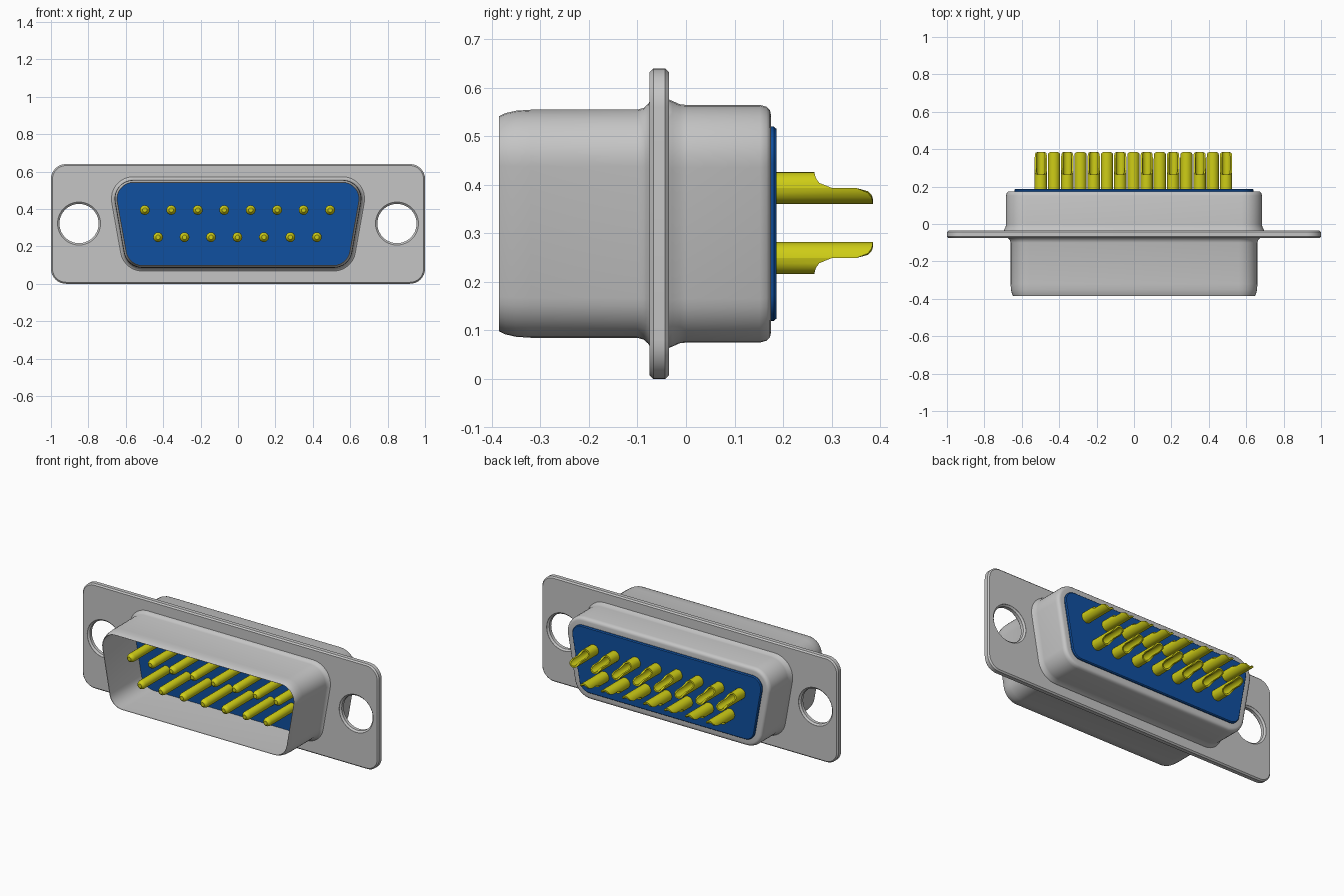
import bpy, bmesh
from math import sin, cos, pi, radians, sqrt

cube = bpy.data.objects.get("Cube")
if cube:
    bpy.data.objects.remove(cube, do_unlink=True)


def material(name, rgb, metallic=0.0):
    m = bpy.data.materials.new(name)
    m.use_nodes = True
    m.diffuse_color = (*rgb, 1)
    m.node_tree.nodes["Principled BSDF"].inputs["Base Color"].default_value = (*rgb, 1)
    return m


GREY = material("shell grey", (0.56, 0.56, 0.56))
BLUE = material("insulator blue", (0.005, 0.08, 0.35))
YELLOW = material("contact yellow", (0.62, 0.61, 0.008))


# ---- helpers ----
def rounded(corners, r, steps=8):
    """Outline of circle arcs: corners are (x, z, start angle, end angle)."""
    pts = []
    for x, z, a0, a1 in corners:
        for i in range(steps + 1):
            a = radians(a0 + (a1 - a0) * i / steps)
            pts.append((x + r * cos(a), z + r * sin(a)))
    return pts


def d_outline(r, widen=0.0):
    """Trapezoid with rounded corners, wider at the top."""
    top, low, hi, lo = 0.56 + widen, 0.512 + widen, 0.455, 0.185
    return rounded([(top, hi, -10, 90), (-top, hi, 90, 190),
                    (-low, lo, 190, 270), (low, lo, 270, 350)], r)


def plate_outline(inset):
    x, hi, lo = 0.92, 0.56, 0.08
    return rounded([(x, hi, 0, 90), (-x, hi, 90, 180),
                    (-x, lo, 180, 270), (x, lo, 270, 360)], 0.08 - inset)


def circle(r, x=0.0, z=0.0, n=16):
    return [(x + r * cos(2 * pi * i / n), z + r * sin(2 * pi * i / n)) for i in range(n)]


def finish(name, bm, mat):
    bmesh.ops.remove_doubles(bm, verts=bm.verts, dist=1e-5)
    bmesh.ops.recalc_face_normals(bm, faces=bm.faces)
    mesh = bpy.data.meshes.new(name)
    bm.to_mesh(mesh)
    bm.free()
    mesh.materials.append(mat)
    ob = bpy.data.objects.new(name, mesh)
    bpy.context.collection.objects.link(ob)
    return ob


def smooth(ob, angle=35):
    bpy.ops.object.select_all(action='DESELECT')
    ob.select_set(True)
    bpy.context.view_layer.objects.active = ob
    bpy.ops.object.shade_smooth_by_angle(angle=radians(angle))


def loft(name, stations, mat, loop=False):
    """Skin outlines placed along y; stations are (y, outline)."""
    bm = bmesh.new()
    rings = [[bm.verts.new((x, y, z)) for x, z in pts] for y, pts in stations]
    pairs = list(zip(rings, rings[1:]))
    if loop:
        pairs.append((rings[-1], rings[0]))
    for a, b in pairs:
        n = len(a)
        for i in range(n):
            j = (i + 1) % n
            bm.faces.new((a[i], a[j], b[j], b[i]))
    if not loop:
        bm.faces.new(rings[0])
        bm.faces.new(rings[-1])
    return finish(name, bm, mat)


# ---- mounting plate with two screw holes ----
plate = loft("mounting_plate", [(y, plate_outline(i)) for y, i in
             [(-0.075, 0.008), (-0.067, 0), (-0.043, 0), (-0.035, 0.008)]], GREY)
for side in (-1, 1):
    cutter = loft("hole_cutter", [(y, circle(r, side * 0.85, 0.322, 40)) for y, r in
                  [(-0.09, 0.115), (-0.074, 0.115), (-0.065, 0.105),
                   (-0.045, 0.105), (-0.036, 0.115), (-0.02, 0.115)]], GREY)
    cutter.hide_render = True
    mod = plate.modifiers.new("hole", 'BOOLEAN')
    mod.object, mod.operation, mod.solver = cutter, 'DIFFERENCE', 'EXACT'
    bpy.context.view_layer.objects.active = plate
    bpy.ops.object.modifier_apply(modifier=mod.name)
    bpy.data.objects.remove(cutter, do_unlink=True)
smooth(plate)

# ---- metal shell: open front skirt, flared root, rear housing rim ----
front = [(-0.06, 0.085), (-0.383, 0.085), (-0.385, 0.087), (-0.372, 0.093),
         (-0.35, 0.098), (-0.32, 0.1), (-0.1, 0.1), (-0.087, 0.104),
         (-0.078, 0.112), (-0.072, 0.122)]
rear = [(-0.038, 0.122), (-0.028, 0.118), (-0.012, 0.111), (0, 0.11), (0.152, 0.11),
        (0.166, 0.106), (0.173, 0.099), (0.175, 0.09), (0.175, 0.06)]
shell = loft("metal_shell", [(y, d_outline(r)) for y, r in front]
             + [(y, d_outline(r, 0.015)) for y, r in rear], GREY, loop=True)
smooth(shell)

# ---- insulator block ----
insulator = loft("insulator", [(-0.08, d_outline(0.086)), (-0.05, d_outline(0.086)),
                               (-0.04, d_outline(0.065, 0.015)),
                               (0.181, d_outline(0.065, 0.015)),
                               (0.187, d_outline(0.06, 0.015))], BLUE)
smooth(insulator)

# ---- front contact pin ----
pin = loft("contact_pin", [(-0.07, circle(0.026)), (-0.315, circle(0.026)),
                           (-0.328, circle(0.022)), (-0.337, circle(0.012))], YELLOW)
smooth(pin, 40)


# ---- rear solder cup: a tube with its upper half scooped away ----
def solder_cup():
    R, bore, half = 0.033, 0.023, 10
    bm = bmesh.new()
    rows = []
    for upper in (True, False):
        for i in range(half + 1):
            a = pi * i / half + (0 if upper else pi)
            h = abs(sin(a))
            bulge = sqrt(max(0, 1 - (1 - h) ** 2)) * 0.035
            end = 0.30 - bulge if upper else 0.35 + bulge
            rows.append([bm.verts.new((r * cos(a), y, r * sin(a))) for r, y in
                         ((R, 0.18), (R, end), (bore, end), (bore, 0.2))])
    for k, a in enumerate(rows):
        b = rows[(k + 1) % len(rows)]
        for i in range(3):
            bm.faces.new((a[i], b[i], b[i + 1], a[i + 1]))
    bmesh.ops.remove_doubles(bm, verts=bm.verts, dist=1e-5)
    for y in (0.18, 0.2):
        rim = [e for e in bm.edges if e.is_boundary
               and all(abs(v.co.y - y) < 1e-4 for v in e.verts)]
        bmesh.ops.contextual_create(bm, geom=rim)
    return finish("solder_cup", bm, YELLOW)


cup = solder_cup()
smooth(cup, 40)

# ---- two staggered rows of contacts; the lower cups open downward ----
PITCH = 0.1415
for row, count, z, turn in (("upper", 8, 0.394, 0), ("lower", 7, 0.249, pi)):
    for i in range(count):
        x = (i - (count - 1) / 2) * PITCH - 0.003
        for source in (pin, cup):
            ob = bpy.data.objects.new(f"{row}_{source.name}_{i + 1}", source.data)
            ob.location = (x, 0, z)
            ob.rotation_euler.y = turn
            bpy.context.collection.objects.link(ob)
for source in (pin, cup):
    bpy.data.objects.remove(source, do_unlink=True)
